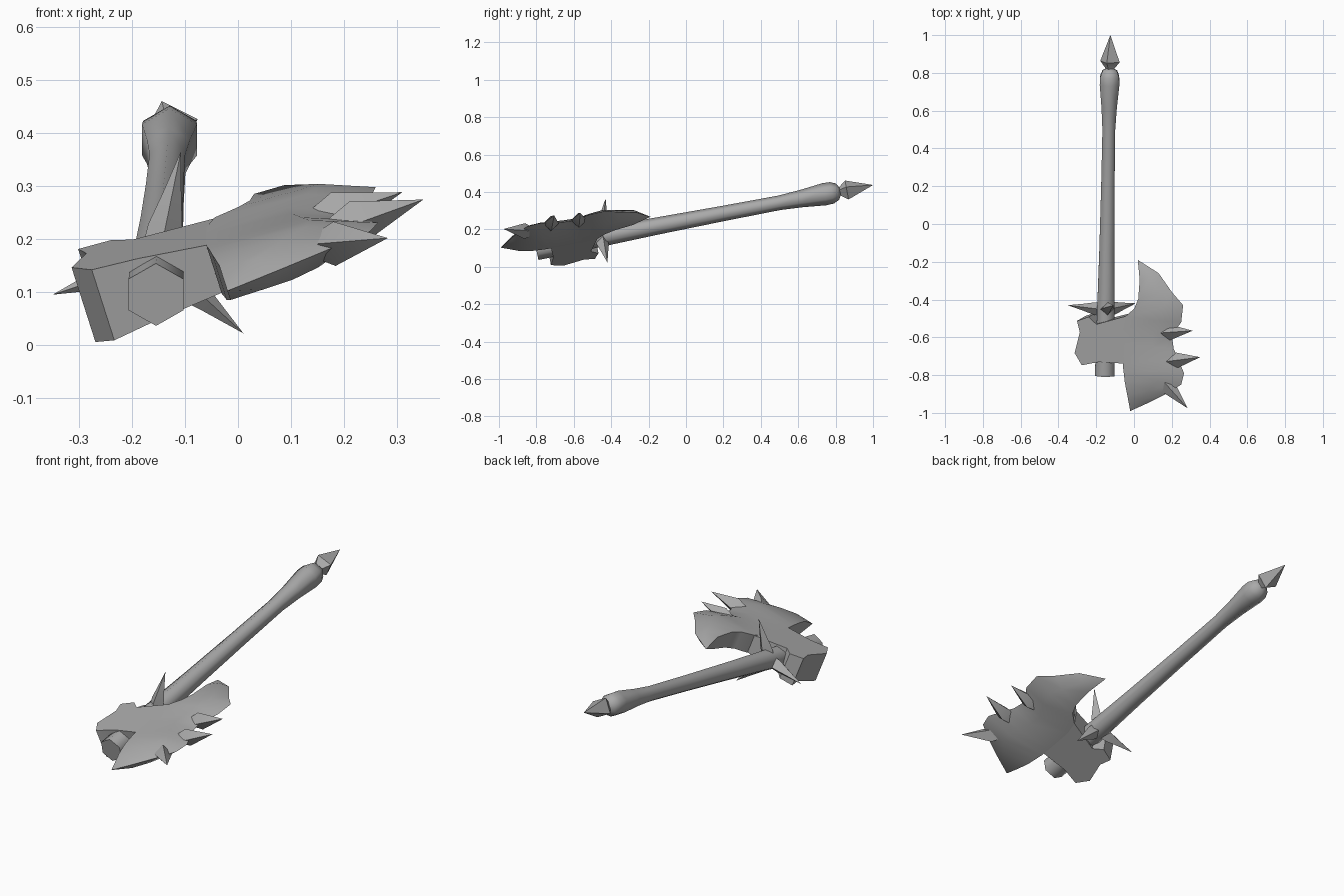
import bpy
import bmesh
import math
from mathutils import Vector

cube = bpy.data.objects.get("Cube")
if cube:
    bpy.data.objects.remove(cube, do_unlink=True)

steel = bpy.data.materials.new("grey_steel")
steel.use_nodes = True
colour = (0.4, 0.4, 0.4, 1)
steel.diffuse_color = colour
steel.node_tree.nodes["Principled BSDF"].inputs["Base Color"].default_value = colour

# The axe leans: the handle rises to the back and the blade rises to its left
SLOPE_X, SLOPE_Y = 0.32, 0.19
NORMAL = Vector((-SLOPE_X, -SLOPE_Y, 1)).normalized()


def on_axe(x, y, height=0):
    """Point on the tilted middle plane, lifted along its normal."""
    z = 0.095 + SLOPE_Y * (y + 0.8) + SLOPE_X * (x + 0.155)
    return Vector((x, y, z)) + NORMAL * height


def finish(name, bm, angle):
    bmesh.ops.remove_doubles(bm, verts=bm.verts, dist=0.0001)
    bmesh.ops.recalc_face_normals(bm, faces=bm.faces)
    mesh = bpy.data.meshes.new(name)
    bm.to_mesh(mesh)
    bm.free()
    mesh.materials.append(steel)
    obj = bpy.data.objects.new(name, mesh)
    bpy.context.collection.objects.link(obj)
    bpy.ops.object.select_all(action='DESELECT')
    obj.select_set(True)
    bpy.context.view_layer.objects.active = obj
    bpy.ops.object.shade_smooth_by_angle(angle=math.radians(angle))
    return obj


def skin(name, rings, angle):
    """Join closed rings of points into a capped skin."""
    bm = bmesh.new()
    loops = [[bm.verts.new(p) for p in ring] for ring in rings]
    count = len(loops[0])
    for a, b in zip(loops, loops[1:]):
        for i in range(count):
            j = (i + 1) % count
            bm.faces.new((a[i], a[j], b[j], b[i]))
    bm.faces.new(loops[0])
    bm.faces.new(loops[-1])
    bmesh.ops.dissolve_degenerate(bm, dist=0.0001, edges=bm.edges)
    return finish(name, bm, angle)


def turned(name, start, end, profile, sides, turn=90, angle=40):
    """Turn a (fraction, radius) profile around the line start-end."""
    start, end = Vector(start), Vector(end)
    axis = (end - start).normalized()
    hint = Vector((0, 0, 1)) if abs(axis.z) < 0.8 else Vector((0, 1, 0))
    side = axis.cross(hint).normalized()
    up = side.cross(axis)
    rings = []
    for t, r in profile:
        centre = start.lerp(end, t)
        angles = [math.radians(turn) + math.tau * i / sides for i in range(sides)]
        rings.append([centre + (side * math.cos(a) + up * math.sin(a)) * max(r, 0.0001)
                      for a in angles])
    return skin(name, rings, angle)


# Handle and pommel share one axis
butt, tip = Vector((-0.155, -0.8, 0.095)), Vector((-0.125, 1.0, 0.437))


def along(y):
    return (y + 0.8) / 1.8


shaft = [(-0.8, 0.06), (-0.45, 0.053), (-0.15, 0.046), (0.2, 0.041), (0.5, 0.039),
         (0.62, 0.047), (0.74, 0.06), (0.78, 0.058), (0.81, 0.045), (0.825, 0.018)]
turned("handle", butt, tip, [(along(y), r) for y, r in shaft], 6, angle=62)
point = [(0.8, 0.022), (0.82, 0.022), (0.86, 0.054), (1.0, 0)]
turned("pommel", butt, tip, [(along(y), r) for y, r in point], 4, turn=108)

# Blade: cutting edge point, inner edge point and inner half thickness
stations = [
    ((0.02, -0.19), (0.02, -0.19), 0),
    ((0.13, -0.26), (0.04, -0.29), 0.033),
    ((0.20, -0.36), (0.035, -0.39), 0.042),
    ((0.26, -0.43), (0.015, -0.44), 0.046),
    ((0.25, -0.52), (-0.03, -0.48), 0.048),
    ((0.20, -0.59), (-0.045, -0.55), 0.048),
    ((0.21, -0.66), (-0.045, -0.62), 0.048),
    ((0.24, -0.73), (-0.045, -0.69), 0.048),
    ((0.265, -0.79), (-0.045, -0.74), 0.048),
    ((0.25, -0.85), (-0.04, -0.78), 0.048),
    ((0.17, -0.90), (-0.035, -0.83), 0.046),
    ((0.08, -0.945), (-0.025, -0.90), 0.035),
    ((-0.02, -0.99), (-0.02, -0.99), 0),
]
rings = []
for edge, inner, h in stations:
    mid = Vector(inner).lerp(Vector(edge), 0.62)
    rings.append([on_axe(*inner, -h), on_axe(*mid, -h * 0.85), on_axe(*edge),
                  on_axe(*mid, h * 0.85), on_axe(*inner, h)])
skin("blade", rings, 40)

# Hammer block behind the blade, thicker toward its rear face
outline = [(-0.03, -0.48), (-0.18, -0.52), (-0.22, -0.48), (-0.28, -0.50), (-0.265, -0.56),
           (-0.292, -0.67), (-0.255, -0.735), (-0.17, -0.72), (-0.045, -0.73)]


def block_half(x):
    return 0.048 + (-0.045 - x) * 0.11


skin("hammer_block", [[on_axe(x, y, s * block_half(x)) for x, y in outline]
                      for s in (-1, 1)], 30)

# Double pointed spikes set along the cutting edge
for i, (root, end) in enumerate([((0.10, -0.77), (0.283, -0.975)),
                                 ((0.12, -0.735), (0.35, -0.705)),
                                 ((0.09, -0.58), (0.31, -0.565))]):
    turned(f"edge_spike_{i + 1}", on_axe(*root), on_axe(*end),
           [(0, 0), (0.45, 0.042), (1, 0)], 4, angle=30)

# Three guard spikes around the handle below the head
collar = Vector((-0.15, -0.455, 0.16))
for i, end in enumerate([(-0.35, -0.43, 0.095), (0.01, -0.42, 0.022),
                         (-0.108, -0.43, 0.365)]):
    turned(f"guard_spike_{i + 1}", collar, end,
           [(0, 0.036), (0.3, 0.033), (0.6, 0.018), (1, 0)], 4, angle=30)
